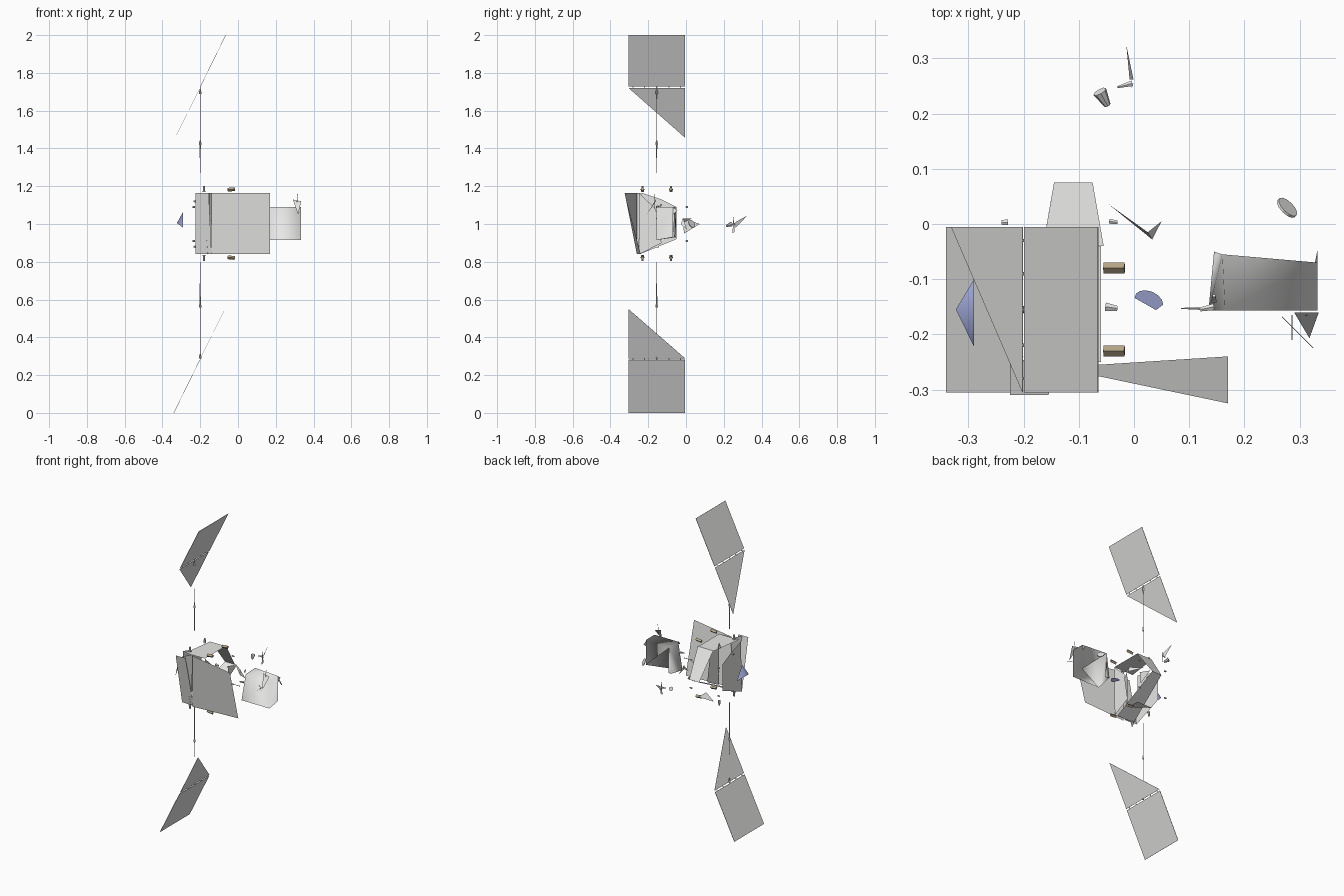
import bpy, bmesh, math
from mathutils import Vector


def material(name, rgb):
    m = bpy.data.materials.new(name)
    m.diffuse_color = (*rgb, 1)
    return m


GREY = material("hull grey", (0.80, 0.80, 0.79))
BLUE = material("dish blue", (0.45, 0.50, 0.86))
TAN = material("thruster tan", (0.48, 0.39, 0.25))


def plate(name, verts, mat=GREY, faces=None, smooth=False, thick=0):
    """Thin sheet fragment; one polygon unless faces are given."""
    me = bpy.data.meshes.new(name)
    me.from_pydata(verts, [], faces or [tuple(range(len(verts)))])
    me.materials.append(mat)
    me.polygons.foreach_set("use_smooth", [smooth] * len(me.polygons))
    ob = bpy.data.objects.new(name, me)
    bpy.context.collection.objects.link(ob)
    if thick:
        mod = ob.modifiers.new("thickness", 'SOLIDIFY')
        mod.thickness, mod.offset = thick, 0
    return ob


def cone(name, a, b, r1, r2, mat=GREY, sides=6):
    """Tapered prism from point a to point b."""
    a, b = Vector(a), Vector(b)
    bm = bmesh.new()
    bmesh.ops.create_cone(bm, cap_ends=True, segments=sides, radius1=r1,
                          radius2=r2, depth=(b - a).length)
    me = bpy.data.meshes.new(name)
    bm.to_mesh(me)
    bm.free()
    me.materials.append(mat)
    ob = bpy.data.objects.new(name, me)
    ob.location = (a + b) / 2
    ob.rotation_euler = (b - a).to_track_quat('Z', 'Y').to_euler()
    bpy.context.collection.objects.link(ob)
    return ob


# Solar wings: one whole outer panel and one torn inner triangle each
Y0, Y1, SLOPE = -0.305, -0.005, 0.49
for side, hinge, outer, inner, torn_y in (("upper", 1.725, 2.0, 1.457, Y1),
                                          ("lower", 0.285, 0.0, 0.55, Y0)):
    def on_wing(y, z):
        return (-0.2 + SLOPE * (z - hinge), y, z)
    s = 1 if outer > hinge else -1
    gap = 0.004 * s
    plate(f"{side}_outer_panel", [on_wing(Y0, hinge + gap), on_wing(Y1, hinge + gap),
                                  on_wing(Y1, outer), on_wing(Y0, outer)], thick=0.002)
    plate(f"{side}_torn_panel", [on_wing(Y0, hinge - gap), on_wing(Y1, hinge - gap),
                                 on_wing(torn_y, inner)], thick=0.001)
    # hinges across the gap
    for y in (-0.28, -0.22, -0.155, -0.09, -0.03):
        cone(f"{side}_hinge", on_wing(y - 0.003, hinge), on_wing(y + 0.003, hinge),
             0.003, 0.003, GREY, 4)
    # boom with its knuckles
    root, mid = 1 + s * (0.27 if s > 0 else 0.2), 1 + s * 0.43
    cone(f"{side}_boom_root", (-0.2, -0.155, root), (-0.2, -0.155, mid),
         0.002, 0.003, GREY, 4)
    cone(f"{side}_boom_tip", (-0.2, -0.155, mid), (-0.2, -0.155, hinge),
         0.002, 0.001, GREY, 4)
    for z in (mid, 1 + s * 0.70):
        cone(f"{side}_boom_knuckle", (-0.2, -0.155, z - 0.012),
             (-0.2, -0.155, z + 0.012), 0.007, 0.004, GREY, 4)

# Hull fragments
T, B = 1.165, 0.84
plate("front_skin", [(-0.14, -0.26, B), (0.17, -0.24, B),
                     (0.17, -0.325, T), (-0.14, -0.26, T)], smooth=True)
plate("left_front_strip", [(-0.225, -0.245, B), (-0.14, -0.25, B),
                           (-0.155, -0.31, T), (-0.225, -0.31, T)], smooth=True)
plate("strip_brace", [(-0.185, -0.305, T), (-0.16, -0.25, B), (-0.15, -0.24, T)])
plate("left_wall", [(-0.225, -0.245, B), (-0.225, -0.05, 0.92), (-0.225, -0.05, 1.09),
                    (-0.225, -0.13, 1.13), (-0.225, -0.235, T)])
plate("right_wall", [(-0.06, -0.245, B), (-0.06, -0.13, 0.9),
                     (-0.06, -0.16, 1.08), (-0.06, -0.25, T)])
plate("roof", [(-0.2, -0.25, T), (-0.06, -0.25, T), (-0.06, -0.04, T), (-0.17, -0.04, T)])
plate("floor_corner", [(-0.17, -0.04, B), (-0.06, -0.04, B), (-0.06, -0.12, B)])
# bent rear shell: upper and lower leaves meet at the rear tip
plate("rear_upper_shell", [(-0.165, -0.04, T), (-0.055, -0.04, T),
                           (-0.075, 0.075, 1.0), (-0.145, 0.075, 1.0)])
plate("rear_lower_shell", [(-0.145, 0.075, 1.0), (-0.075, 0.075, 1.0),
                           (-0.075, -0.24, B), (-0.2, -0.24, B)], smooth=True)
plate("rear_side_flap", [(-0.06, 0.073, 1.0), (-0.06, -0.02, 1.03), (-0.06, -0.01, 0.95)])

# Equipment box on the right, its left end leaning inward
F, R = -0.157, 0.333
box = plate("equipment_box",
            [(0.135, F, 0.915), (R, F, 0.915), (R, F, 1.09), (0.165, F, 1.09),
             (0.145, -0.05, 0.93), (R, -0.07, 0.93), (R, -0.07, 1.09), (0.16, -0.055, 1.09),
             (0.168, -0.06, 0.93)],
            faces=[(0, 1, 2, 3), (1, 5, 6, 2), (3, 2, 6, 7), (0, 3, 7, 4), (4, 7, 8),
                   (5, 6, 7), (0, 1, 5)], smooth=True)
plate("box_end_tab", [(R, -0.07, 1.05), (R, -0.045, 1.07), (0.328, -0.07, 1.09)])
cone("box_latch", (0.145, -0.14, 1.09), (0.145, -0.13, 1.105), 0.005, 0.003)
cone("box_pin", (0.085, -0.153, 1.0), (0.12, -0.153, 1.0), 0.001, 0.003)
cone("box_foot", (0.12, -0.155, 1.03), (0.145, -0.15, 1.03), 0.004, 0.007)

# Flag and whisker beside the box
plate("corner_flag", [(0.29, -0.16, 1.13), (0.335, -0.16, 1.12), (0.318, -0.207, 1.05)])
cone("flag_mast", (0.31, -0.165, 1.08), (0.315, -0.165, 1.16), 0.0015, 0.0015, GREY, 4)
cone("whisker", (0.268, -0.168, 1.05), (0.325, -0.225, 1.05), 0.0008, 0.0008, GREY, 3)
cone("whisker_post", (0.286, -0.165, 1.04), (0.286, -0.21, 1.04), 0.001, 0.001, GREY, 3)

# Loose disc, sliver and rear bits
cone("loose_disc", (0.276, 0.028, 1.0), (0.279, 0.031, 1.002), 0.022, 0.022, GREY, 12)
plate("loose_sliver", [(-0.045, 0.035, 1.03), (0.033, -0.028, 1.0), (0.05, 0.005, 0.97),
                       (0.025, -0.015, 1.03)], faces=[(0, 1, 3), (1, 2, 3)])
plate("rear_spike", [(-0.014, 0.325, 1.045), (-0.001, 0.262, 1.01), (-0.008, 0.262, 0.98)])
plate("rear_cross", [(-0.005, 0.246, 0.95), (-0.002, 0.252, 1.05), (0.0, 0.258, 0.96)])
cone("rear_peg", (-0.03, 0.248, 1.0), (-0.003, 0.255, 1.0), 0.002, 0.006)
cone("rear_bulb", (-0.048, 0.215, 0.99), (-0.062, 0.24, 1.0), 0.006, 0.013, GREY, 8)

# Blue dish fragments
plate("left_dish", [(-0.323, -0.155, 1.005), (-0.29, -0.222, 0.98),
                    (-0.29, -0.155, 1.065), (-0.29, -0.1, 0.98)], BLUE,
      faces=[(0, 1, 2), (0, 2, 3)], smooth=True)
arc = [(0.027 + 0.026 * math.cos(t), -0.14 + 0.019 * math.sin(t) - 0.006 * math.cos(t), 1.0)
       for t in (math.pi * i / 7 for i in range(8))]
plate("inner_dish", arc + [(0.04, -0.156, 0.985)], BLUE, smooth=True)

# Thrusters at the top and bottom edges
for z, s in ((T, 1), (B, -1)):
    for y in (-0.08, -0.23):
        cone("thruster", (-0.055, y, z + s * 0.016), (-0.017, y, z + s * 0.02),
             0.010, 0.010, TAN, 4)
        cone("left_thruster", (-0.18, y, z + s * 0.005), (-0.18, y, z + s * 0.035),
             0.008, 0.005)
    # small mounts round the hull
    cone("rear_mount", (-0.24, 0.003, 1 + s * 0.09), (-0.228, 0.003, 1 + s * 0.09), 0.005, 0.006)
    cone("side_mount", (-0.045, 0.005, 1 + s * 0.09), (-0.03, 0.003, 1 + s * 0.09), 0.005, 0.004)
    cone("left_mount", (-0.235, -0.15, 1 + s * 0.12), (-0.222, -0.15, 1 + s * 0.12), 0.004, 0.007)
cone("middle_nozzle", (-0.052, -0.15, 1.09), (-0.03, -0.153, 1.09), 0.009, 0.005)
